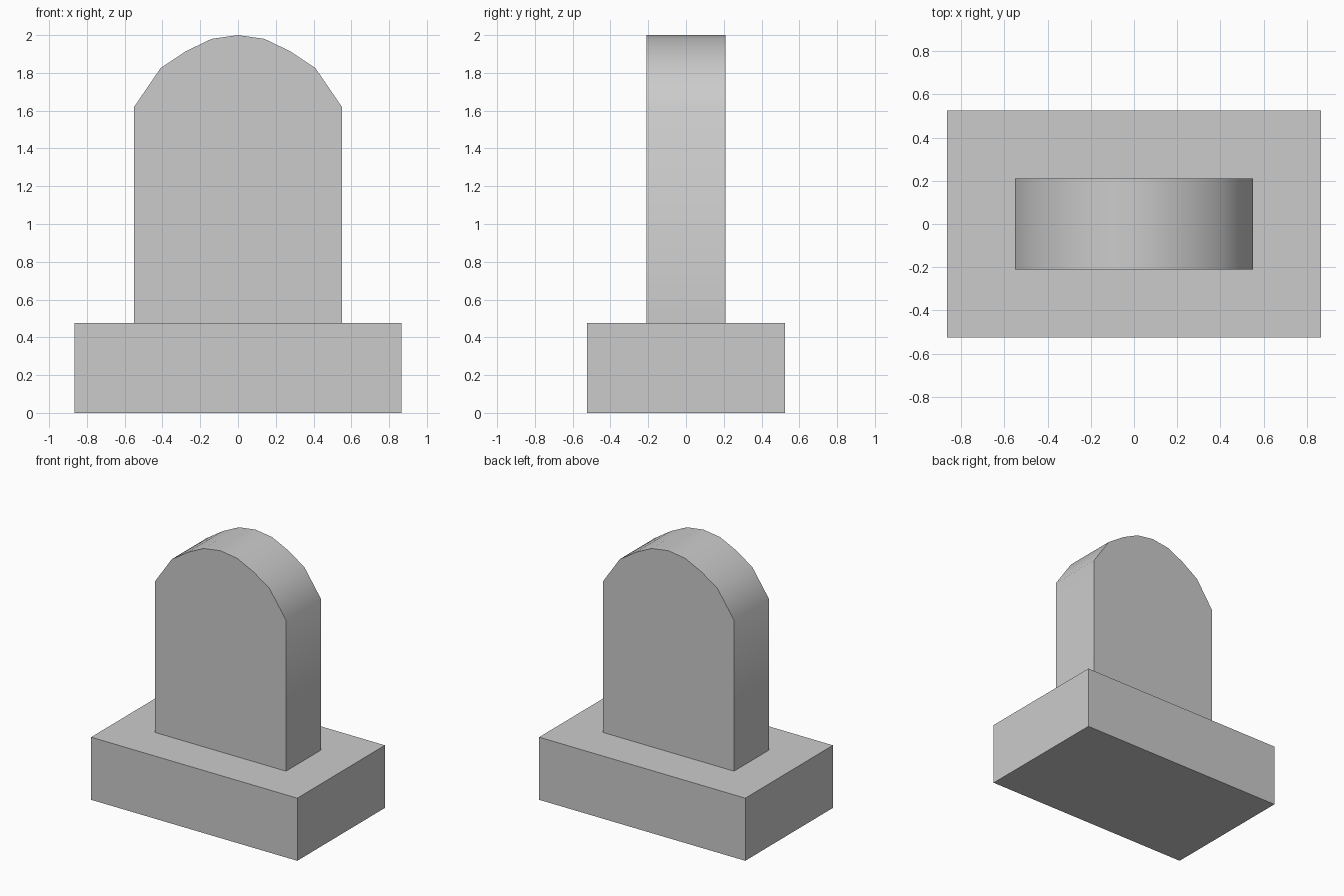
import bpy
import math

cube = bpy.data.objects.get("Cube")
if cube:
    bpy.data.objects.remove(cube, do_unlink=True)

# Plain grey stone
stone = bpy.data.materials.new("grey_stone")
stone.use_nodes = True
grey = (0.6, 0.6, 0.6, 1)
stone.diffuse_color = grey
stone.node_tree.nodes["Principled BSDF"].inputs["Base Color"].default_value = grey


def extrude_profile(name, outline, depth):
    """Extrude an x-z outline evenly to both sides of y = 0."""
    n = len(outline)
    verts = [(x, y, z) for y in (-depth / 2, depth / 2) for x, z in outline]
    faces = [tuple(range(n)), tuple(reversed(range(n, 2 * n)))]
    for i in range(n):
        j = (i + 1) % n
        faces.append((i, i + n, j + n, j))
    mesh = bpy.data.meshes.new(name)
    mesh.from_pydata(verts, [], faces)
    mesh.materials.append(stone)
    obj = bpy.data.objects.new(name, mesh)
    bpy.context.collection.objects.link(obj)
    return obj


def mirrored(half):
    """Complete a right-hand outline, listed bottom to top, across x = 0."""
    return half + [(-x, z) for x, z in reversed(half) if x > 0]


# Plinth block
base_top = 0.475
extrude_profile("plinth", mirrored([(0.865, 0), (0.865, base_top)]), 1.05)

# Upright slab with a rounded top
arch = [(0.55, base_top), (0.55, 1.62), (0.41, 1.825),
        (0.275, 1.915), (0.14, 1.98), (0, 2)]
slab = extrude_profile("upright_slab", mirrored(arch), 0.42)

# Soft arch, crisp front and back edges
bpy.ops.object.select_all(action="DESELECT")
slab.select_set(True)
bpy.context.view_layer.objects.active = slab
bpy.ops.object.shade_smooth_by_angle(angle=math.radians(45))
